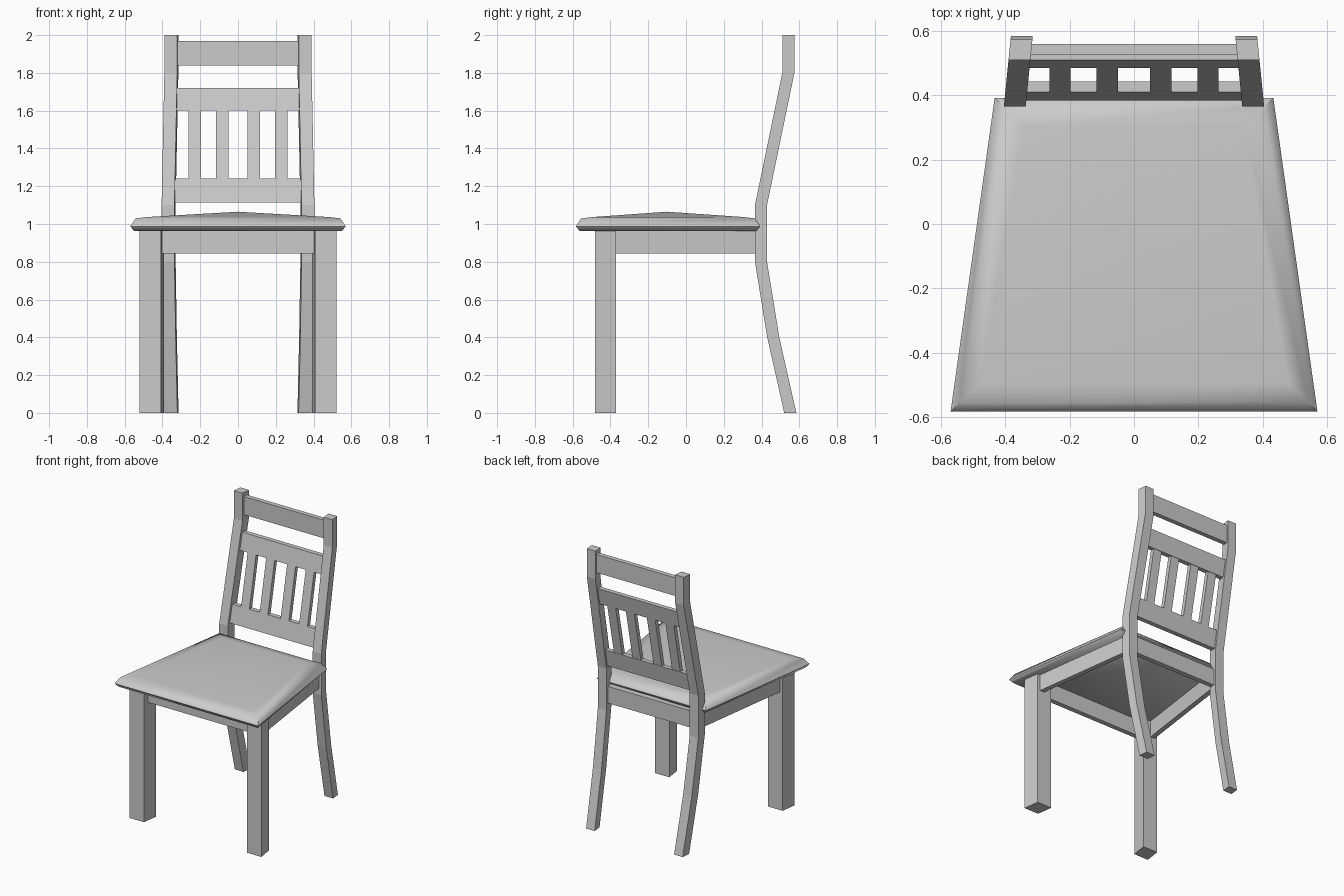
import bpy, bmesh, math

cube = bpy.data.objects.get("Cube")
if cube:
    bpy.data.objects.remove(cube, do_unlink=True)

grey = bpy.data.materials.new("light_grey")
grey.use_nodes = True
grey.diffuse_color = (0.6, 0.6, 0.6, 1)
grey.node_tree.nodes["Principled BSDF"].inputs["Base Color"].default_value = (0.6, 0.6, 0.6, 1)


def loft(name, rings, peak=None, smooth=None):
    """Skin equal-sized rings of points; cap the ends, the last one to a peak if given."""
    bm = bmesh.new()
    loops = [[bm.verts.new(p) for p in ring] for ring in rings]
    n = len(loops[0])
    for a, b in zip(loops, loops[1:]):
        for i in range(n):
            j = (i + 1) % n
            bm.faces.new((a[i], a[j], b[j], b[i]))
    bm.faces.new(loops[0][::-1])
    if peak:
        tip = bm.verts.new(peak)
        for i in range(n):
            bm.faces.new((loops[-1][i], loops[-1][(i + 1) % n], tip))
    else:
        bm.faces.new(loops[-1])
    bmesh.ops.recalc_face_normals(bm, faces=bm.faces)
    mesh = bpy.data.meshes.new(name)
    bm.to_mesh(mesh)
    bm.free()
    mesh.materials.append(grey)
    obj = bpy.data.objects.new(name, mesh)
    bpy.context.collection.objects.link(obj)
    if smooth:
        bpy.ops.object.select_all(action='DESELECT')
        obj.select_set(True)
        bpy.context.view_layer.objects.active = obj
        bpy.ops.object.shade_smooth_by_angle(angle=math.radians(smooth))
    return obj


def rect(x0, x1, y0, y1, z, shear=0.0):
    """Horizontal rectangle whose x leans inwards with y."""
    return [(x0 - shear * y0, y0, z), (x1 - shear * y0, y0, z),
            (x1 - shear * y1, y1, z), (x0 - shear * y1, y1, z)]


# Back post side profile: (height, front y)
POST = [(0, 0.52), (0.4, 0.43), (0.8, 0.365), (1.1, 0.365), (1.8, 0.51), (2.0, 0.51)]


def post_y(z):
    for (z0, y0), (z1, y1) in zip(POST, POST[1:]):
        if z <= z1:
            return y0 + (y1 - y0) * (z - z0) / (z1 - z0)


def back_bar(name, x0, x1, z0, z1, depth):
    """Bar that follows the slope of the back posts."""
    return loft(name, [rect(x0, x1, post_y(z) + 0.016, post_y(z) + 0.016 + depth, z)
                       for z in (z0, z1)])


# Seat cushion: tapered rings with a bevelled rim and a shallow dome
def seat_ring(inset, z, ):
    front, back = -0.583 + inset, 0.392 - inset
    wf, wb = 0.57 - inset, 0.433 - inset
    return [(-wf, front, z), (wf, front, z), (wb, back, z), (-wb, back, z)]


loft("seat", [seat_ring(0.02, 0.962), seat_ring(0, 0.988), seat_ring(0.028, 1.03),
              seat_ring(0.09, 1.037)], peak=(0, -0.1, 1.065), smooth=60)

# Legs and side aprons, one per side
for side, s in (("left", 1), ("right", -1)):
    loft(side + "_front_leg",
         [rect(s * 0.338, s * 0.453, -0.483, -0.37, z, s * 0.144) for z in (0, 0.963)])
    loft(side + "_back_leg",
         [rect(s * 0.373, s * 0.441, y, y + 0.064, z, s * 0.1) for z, y in POST])
    loft(side + "_side_apron",
         [rect(s * 0.4, s * 0.435, -0.38, 0.375, z, s * 0.136) for z in (0.845, 0.965)])

# Front and back aprons
for name, w, y in (("front_apron", 0.41, -0.445), ("back_apron", 0.35, 0.375)):
    loft(name, [rect(-w, w, y, y + 0.035, z) for z in (0.845, 0.965)])

# Backrest rails and slats
for name, w, z0, z1 in (("top_rail", 0.325, 1.84, 1.97), ("middle_rail", 0.33, 1.6, 1.72),
                        ("lower_rail", 0.34, 1.115, 1.24)):
    back_bar(name, -w, w, z0, z1, 0.033)
for i, x in enumerate((-0.23, -0.083, 0.083, 0.23)):
    back_bar("slat_%d" % (i + 1), x - 0.033, x + 0.033, 1.24, 1.6, 0.03)
